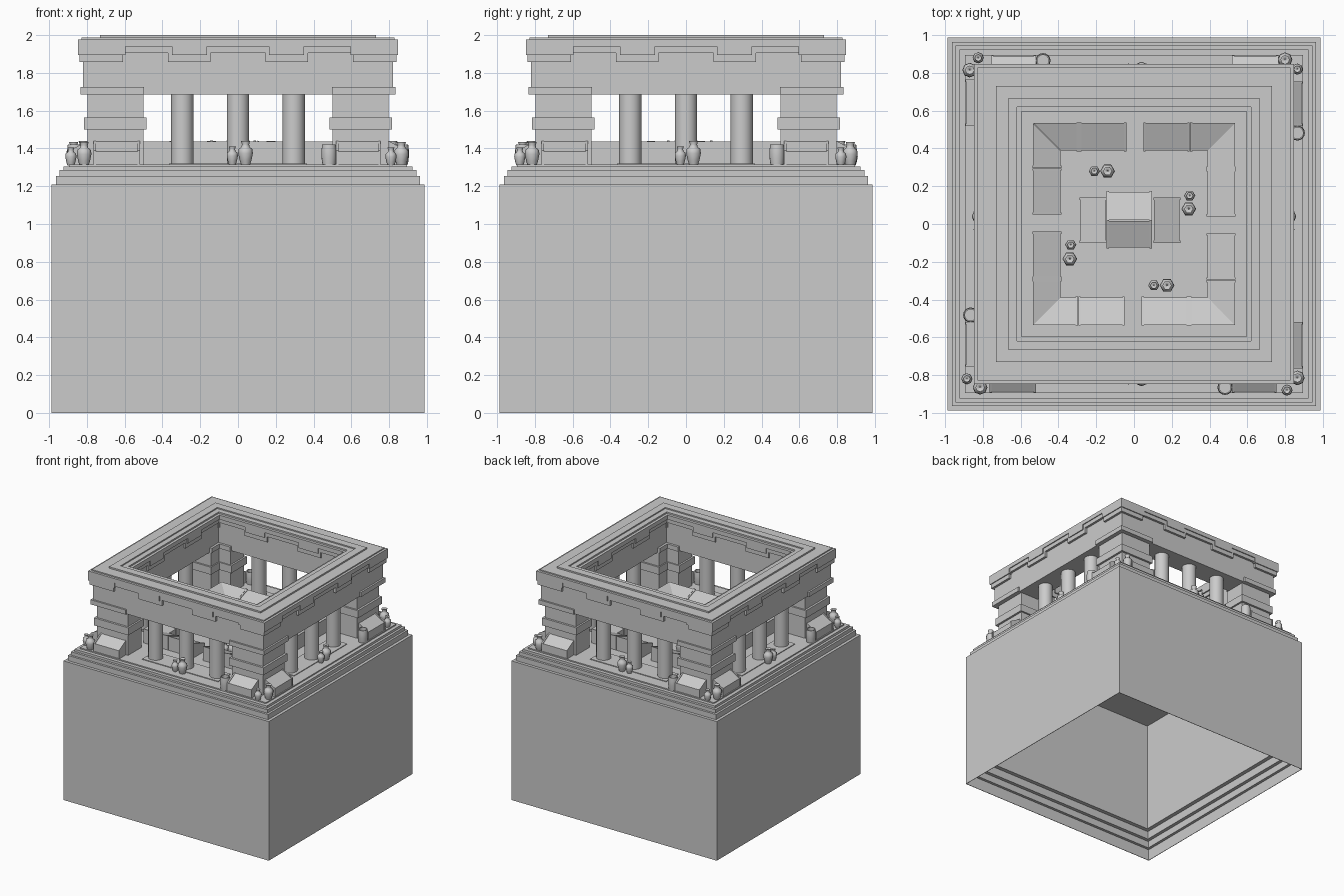
import bpy, bmesh, math
from mathutils import Matrix, Vector

if "Cube" in bpy.data.objects:
    bpy.data.objects.remove(bpy.data.objects["Cube"])

T = lambda x, y, z: Matrix.Translation((x, y, z))
R = lambda deg: Matrix.Rotation(math.radians(deg), 4, 'Z')
FLIP = Matrix.Diagonal((1, -1, 1, 1))
FLOOR = 1.315


def finish(name, bm, smooth=False):
    bmesh.ops.recalc_face_normals(bm, faces=bm.faces)
    me = bpy.data.meshes.new(name)
    bm.to_mesh(me)
    bm.free()
    ob = bpy.data.objects.new(name, me)
    bpy.context.collection.objects.link(ob)
    if smooth:
        bpy.ops.object.select_all(action='DESELECT')
        ob.select_set(True)
        bpy.context.view_layer.objects.active = ob
        bpy.ops.object.shade_smooth_by_angle(angle=math.radians(62))
    return ob


def bridge(bm, a, b):
    """Closed solid between two matching loops of points."""
    va = [bm.verts.new(p) for p in a]
    vb = [bm.verts.new(p) for p in b]
    n = len(va)
    for i in range(n):
        j = (i + 1) % n
        bm.faces.new((va[i], va[j], vb[j], vb[i]))
    bm.faces.new(va)
    bm.faces.new(vb)


def lathe(name, prof, n, loc=(0, 0, 0), closed=False, caps=(), smooth=True):
    """Turn an (r, z) profile; with n = 4, r is the half width of a square."""
    bm = bmesh.new()
    k, ph = (math.sqrt(2), math.pi / 4) if n == 4 else (1, 0)
    rows = []
    for r, z in prof:
        rows.append([bm.verts.new((loc[0] + k * r * math.cos(ph + 2 * math.pi * i / n),
                                   loc[1] + k * r * math.sin(ph + 2 * math.pi * i / n),
                                   loc[2] + z)) for i in range(n)])
    pairs = list(zip(rows, rows[1:])) + ([(rows[-1], rows[0])] if closed else [])
    for a, b in pairs:
        for i in range(n):
            j = (i + 1) % n
            bm.faces.new((a[i], a[j], b[j], b[i]))
    for c in caps:
        bm.faces.new(rows[c])
    return finish(name, bm, smooth)


def case(name, x0, x1, d, M, m0=0, m1=0, hi=.122, lo=.068):
    """Sloping chest: high back at y = 0, low front at y = d, optional mitred ends."""
    bm = bmesh.new()

    def part(a, b, ma, mb, g):
        prof = [(-g / 2, 0), (-g / 2, hi + g), (d + g, lo + g), (d + g, 0)]
        bridge(bm, [M @ Vector((a + ma * y, y, z)) for y, z in prof],
               [M @ Vector((b + mb * y, y, z)) for y, z in prof])
    part(x0, x1, m0, m1, 0)
    if not m0:
        part(x0, x0 + .012, 0, 0, .005)
    if not m1:
        part(x1 - .012, x1, 0, 0, .005)
    finish(name, bm)


def vase(x, y, big=True, z=FLOOR):
    s = 1 if big else .76
    prof = [(.001, 0), (.024, 0), (.032, .025), (.039, .06), (.036, .082), (.022, .093),
            (.019, .107), (.024, .124), (.014, .124), (.001, .105)]
    lathe("vase", [(r * s, h * s) for r, h in prof], 6 if abs(x) < .6 and abs(y) < .6 else 8,
          (x, y, z))


# stepped base: hollow below, with an inner foot that steps in, closed by the floor
lathe("base", [(.895, 1.21), (.895, .23), (.93, .23), (.93, .16), (.96, .16), (.96, .1),
               (.984, .1), (.984, 0), (.988, 0), (.988, 1.21), (.963, 1.21), (.963, 1.255),
               (.945, 1.255), (.945, 1.285), (.925, 1.285), (.925, 1.305),
               (.895, 1.305), (.895, FLOOR)],
      4, caps=(0, -1), smooth=False)

# entablature ring with stepped cornice
lathe("entablature", [(.82, 1.685), (.82, 1.975), (.828, 1.975), (.828, 1.987), (.73, 1.987),
                      (.73, 2.0), (.665, 2.0), (.665, 1.99), (.62, 1.99), (.62, 1.685)],
      4, closed=True, smooth=False)


def meander(name, inner, outer, low, high, top, xs):
    """Toothed band along one side, repeated on four sides."""
    a, b, c = xs
    half = [(outer, top), (outer, low), (a, low), (a, high), (b, high), (b, low), (c, low), (c, high)]
    poly = half + [(-x, z) for x, z in reversed(half)]
    for k in range(4):
        bm = bmesh.new()
        bridge(bm, [R(90 * k) @ Vector((x, -outer, z)) for x, z in poly],
               [R(90 * k) @ Vector((x, -inner, z)) for x, z in poly])
        finish(name, bm)


meander("lower_toothed_band", .608, .84, 1.857, 1.905, 1.96, (.615, .37, .145))
meander("upper_toothed_band", .597, .848, 1.895, 1.94, 1.977, (.64, .35, .165))


# corner piers: L plan with middle band and capital
def pier(name, o, i, e, z0, z1):
    plan = [(o, o), (e, o), (e, i), (i, i), (i, e), (o, e)]
    for k in range(4):
        bm = bmesh.new()
        bridge(bm, [R(90 * k) @ Vector((x, y, z0)) for x, y in plan],
               [R(90 * k) @ Vector((x, y, z1)) for x, y in plan])
        finish(name, bm)


pier("pier", .797, .61, .50, FLOOR, 1.70)
pier("pier_band", .815, .60, .485, 1.50, 1.565)
pier("pier_capital", .835, .60, .497, 1.685, 1.725)

# columns and their plinths, outdoor chests, baskets and vases on each side
for k in range(4):
    for x in (-.295, 0, .295):
        p = R(90 * k) @ Vector((x, -.71, 0))
        lathe("column", [(.059, FLOOR), (.059, 1.69)], 24, (p.x, p.y, 0), caps=(0, -1))
    bm = bmesh.new()
    bmesh.ops.create_cube(bm, size=1, matrix=R(90 * k) @ T(0, -.71, FLOOR + .002)
                          @ Matrix.Diagonal((.73, .17, .008, 1)))
    finish("column_plinth", bm)
    M = R(90 * k) @ T(0, -.797, FLOOR) @ FLIP
    case("outer_chest", -.765, -.52, .09, M)
    case("outer_chest", .52, .755, .09, M)
    p = R(90 * k) @ Vector((.482, -.865, FLOOR))
    lathe("basket", [(.001, 0), (.035, 0), (.04, .04), (.04, .075), (.036, .107),
                     (.03, .107), (.03, .03), (.001, .03)], 16, p)
    # chests in a square around the room
    M = R(90 * k) @ T(0, -.535, FLOOR)
    case("corner_chest", -.535, -.297, .145, M, m0=1)
    case("inner_chest", -.295, -.05, .145, M)
    case("inner_chest", .04, .29, .145, M)
    case("corner_chest", .292, .535, .145, M, m1=-1)

# middle group of chests
case("middle_chest", -.145, .095, .15, T(0, .02, FLOOR))
case("middle_chest", -.145, .095, .14, T(0, .015, FLOOR) @ FLIP)
case("middle_chest", -.10, .14, .135, T(-.148, 0, FLOOR) @ R(90))
case("middle_chest", -.14, .10, .135, T(.105, 0, FLOOR) @ R(-90))

# vase pairs indoors
for x, y, big in ((-.21, .28, 0), (-.14, .28, 1), (.295, .15, 0), (.29, .08, 1),
                  (-.335, -.11, 0), (-.34, -.185, 1), (.105, -.325, 0), (.175, -.325, 1)):
    vase(x, y, big)
# vase pairs in front of the middle columns
for s in (-1, 1):
    for t, big in ((.04, 1), (-.03, 0)):
        vase(t, s * .82, big)
        vase(s * .82, t, big)
# vases at the outer corners
for x, y, big in ((-.825, .88, 0), (-.87, .815, 1), (.80, .87, 1), (.865, .82, 0),
                  (.865, -.815, 1), (.81, -.88, 0), (-.885, -.82, 0), (-.815, -.865, 1)):
    vase(x, y, big, 1.31)
